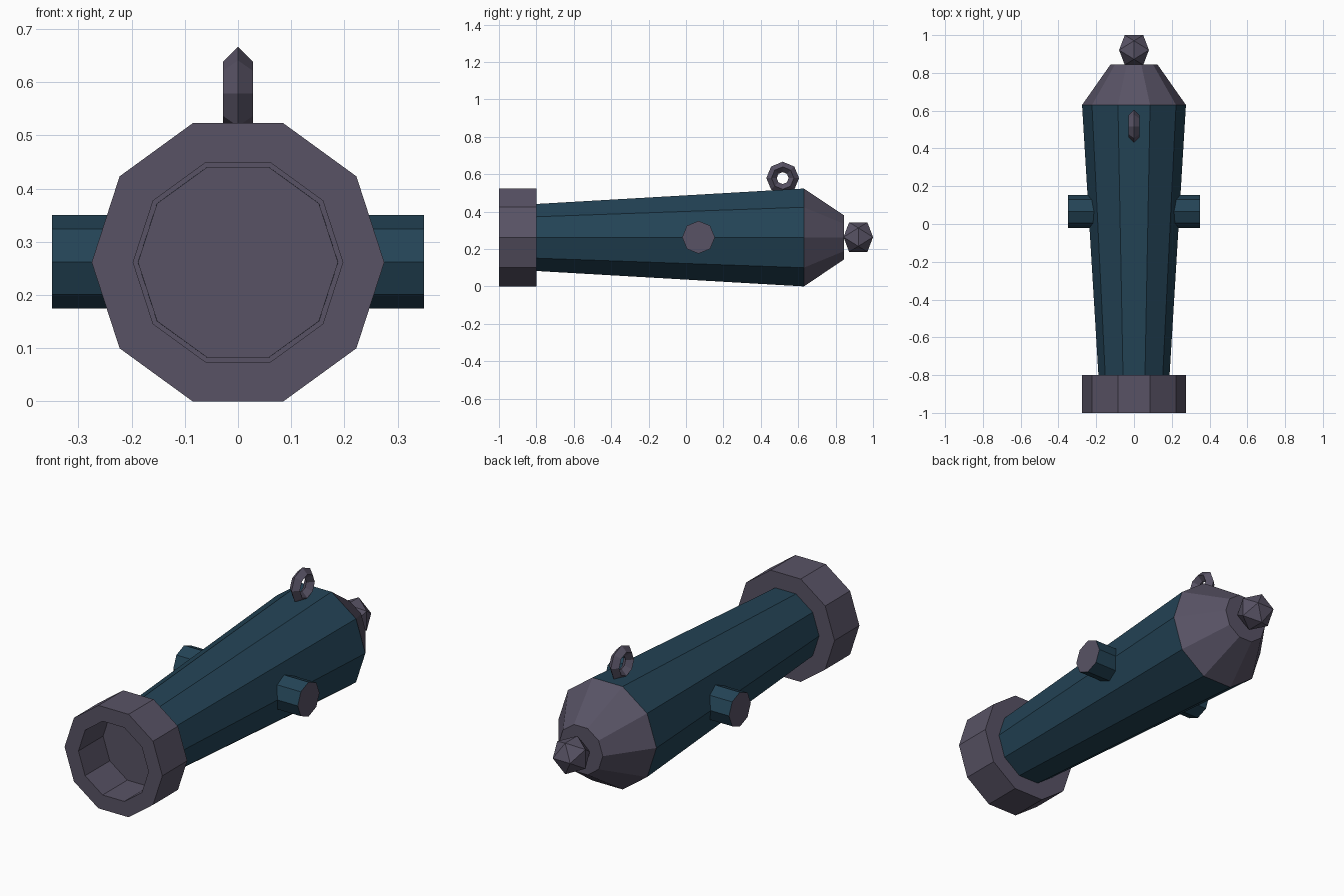
import bpy, bmesh, math
from mathutils import Vector

if "Cube" in bpy.data.objects:
    bpy.data.objects.remove(bpy.data.objects["Cube"], do_unlink=True)


def material(name, rgb):
    m = bpy.data.materials.new(name)
    m.use_nodes = True
    m.diffuse_color = (*rgb, 1)
    m.node_tree.nodes["Principled BSDF"].inputs["Base Color"].default_value = (*rgb, 1)
    return m


IRON = material("purple_grey_iron", (0.098, 0.086, 0.130))
TEAL = material("dark_teal_metal", (0.017, 0.057, 0.093))
AXIS_Z = 0.2615  # height of the barrel axis


def finish(bm, name, mats, rule=None):
    bmesh.ops.recalc_face_normals(bm, faces=bm.faces)
    if rule:
        for f in bm.faces:
            f.material_index = rule(f)
    me = bpy.data.meshes.new(name)
    bm.to_mesh(me)
    bm.free()
    for m in mats:
        me.materials.append(m)
    ob = bpy.data.objects.new(name, me)
    bpy.context.collection.objects.link(ob)
    return ob


def lathe(name, profile, sides, place, mats, rule=None, closed=False):
    """Sweep (along, radius) points round an axis; place maps to world."""
    bm = bmesh.new()
    rings = []
    for along, r in profile:
        angles = [math.tau * i / sides for i in range(sides)]
        rings.append([bm.verts.new(place(along, r * math.cos(a), r * math.sin(a)))
                      for a in angles])
    pairs = list(zip(rings, rings[1:]))
    if closed:
        pairs.append((rings[-1], rings[0]))
    for a, b in pairs:
        for i in range(sides):
            j = (i + 1) % sides
            bm.faces.new((a[i], a[j], b[j], b[i]))
    if not closed:
        bm.faces.new(rings[0])
        bm.faces.new(rings[-1])
    return finish(bm, name, mats, rule)


def along_y(t, u, v):
    return (u, t, AXIS_Z + v)


# Tapered barrel with an iron end face inside the muzzle
lathe("barrel", [(-0.805, 0.188), (0.63, 0.275)], 10, along_y, [TEAL, IRON],
      lambda f: int(abs(f.normal.y) > 0.9))

# Hollow muzzle band
lathe("muzzle_band", [(-1, 0.275), (-0.8, 0.275), (-0.8, 0.18), (-0.802, 0.18),
                      (-0.802, 0.197), (-1, 0.197)], 10, along_y, [IRON], closed=True)

# Conical breech
lathe("breech", [(0.63, 0.275), (0.845, 0.124)], 10, along_y, [IRON])

# Trunnions on both sides, with iron end caps
for side, label in ((1, "left"), (-1, "right")):
    lathe(label + "_trunnion", [(0.1 * side, 0.0875), (0.35 * side, 0.0875)], 8,
          lambda t, u, v: (t, 0.067 + u, AXIS_Z + 0.001 + v), [TEAL, IRON],
          lambda f: int(abs(f.normal.x) > 0.9))

# Lifting ring with a diamond cross-section
lathe("lifting_ring", [(0, 0.0875), (0.028, 0.06), (0, 0.032), (-0.028, 0.06)], 8,
      lambda t, u, v: (t, 0.517 + u, 0.579 + v), [IRON], closed=True)

# Twenty-sided knob behind the breech
bm = bmesh.new()
golden = (1 + math.sqrt(5)) / 2
size = 0.079 / golden
for p in (-1, 1):
    for q in (-golden, golden):
        for point in ((p, q, 0), (q, 0, p), (0, p, q)):
            bm.verts.new(Vector(point) * size + Vector((0, 0.921, AXIS_Z + 0.002)))
bmesh.ops.convex_hull(bm, input=bm.verts)
finish(bm, "breech_knob", [IRON])
